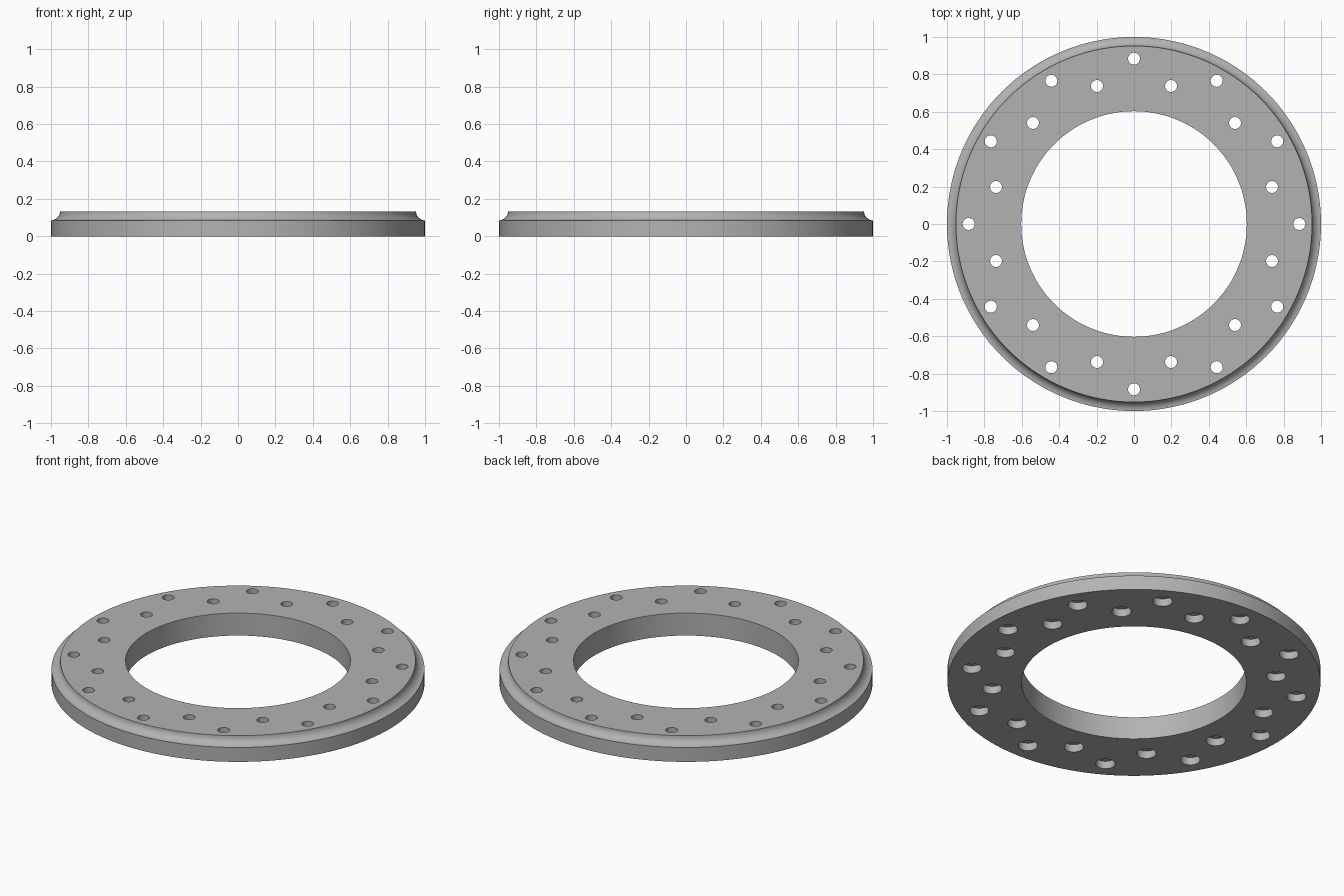
import bpy, bmesh
from math import cos, sin, pi, radians

cube = bpy.data.objects.get("Cube")
if cube:
    bpy.data.objects.remove(cube, do_unlink=True)

HEIGHT, BORE, RIM = 0.133, 0.603, 1.0
COVE = 0.048

# Plain grey finish
grey = bpy.data.materials.new("grey_metal")
grey.use_nodes = True
colour = (0.45, 0.45, 0.45, 1)
grey.diffuse_color = colour
grey.node_tree.nodes["Principled BSDF"].inputs["Base Color"].default_value = colour


def revolve(bm, profile, steps, centre=(0, 0), closed=True):
    """Spin an (r, z) profile about a vertical axis; cap the ends if open."""
    rings = []
    for i in range(steps):
        a = 2 * pi * i / steps
        rings.append([bm.verts.new((centre[0] + r * cos(a), centre[1] + r * sin(a), z))
                      for r, z in profile])
    n = len(profile)
    for i in range(steps):
        a, b = rings[i], rings[(i + 1) % steps]
        for j in range(n if closed else n - 1):
            k = (j + 1) % n
            bm.faces.new((a[j], b[j], b[k], a[k]))
    if not closed:
        bm.faces.new([ring[0] for ring in reversed(rings)])
        bm.faces.new([ring[-1] for ring in rings])


def make_object(name, bm):
    bmesh.ops.recalc_face_normals(bm, faces=bm.faces)
    mesh = bpy.data.meshes.new(name)
    bm.to_mesh(mesh)
    bm.free()
    mesh.materials.append(grey)
    obj = bpy.data.objects.new(name, mesh)
    bpy.context.collection.objects.link(obj)
    return obj


# Flange ring with a concave cove around its upper edge
cove = [(RIM - COVE * cos(t), HEIGHT - COVE * sin(t))
        for t in (radians(90 - 9 * i) for i in range(11))]
bm = bmesh.new()
revolve(bm, [(BORE, 0), (RIM, 0)] + cove + [(BORE, HEIGHT)], 144)
ring = make_object("flange_ring", bm)

# Counterbored bolt holes on two staggered circles, wider underneath
hole = [(0.052, -0.05), (0.052, 0.045), (0.032, 0.045), (0.032, HEIGHT + 0.05)]
bm = bmesh.new()
for radius, offset in ((0.884, 0), (0.764, 15)):
    for i in range(12):
        a = radians(offset + 30 * i)
        revolve(bm, hole, 32, (radius * cos(a), radius * sin(a)), closed=False)
cutter = make_object("bolt_hole_cutter", bm)
cutter.hide_render = True

bpy.ops.object.select_all(action="DESELECT")
bpy.context.view_layer.objects.active = ring
ring.select_set(True)
cut = ring.modifiers.new("bolt_holes", "BOOLEAN")
cut.operation = "DIFFERENCE"
cut.solver = "EXACT"
cut.object = cutter
bpy.ops.object.modifier_apply(modifier=cut.name)
bpy.data.objects.remove(cutter, do_unlink=True)
bpy.ops.object.shade_smooth_by_angle(angle=radians(30))
